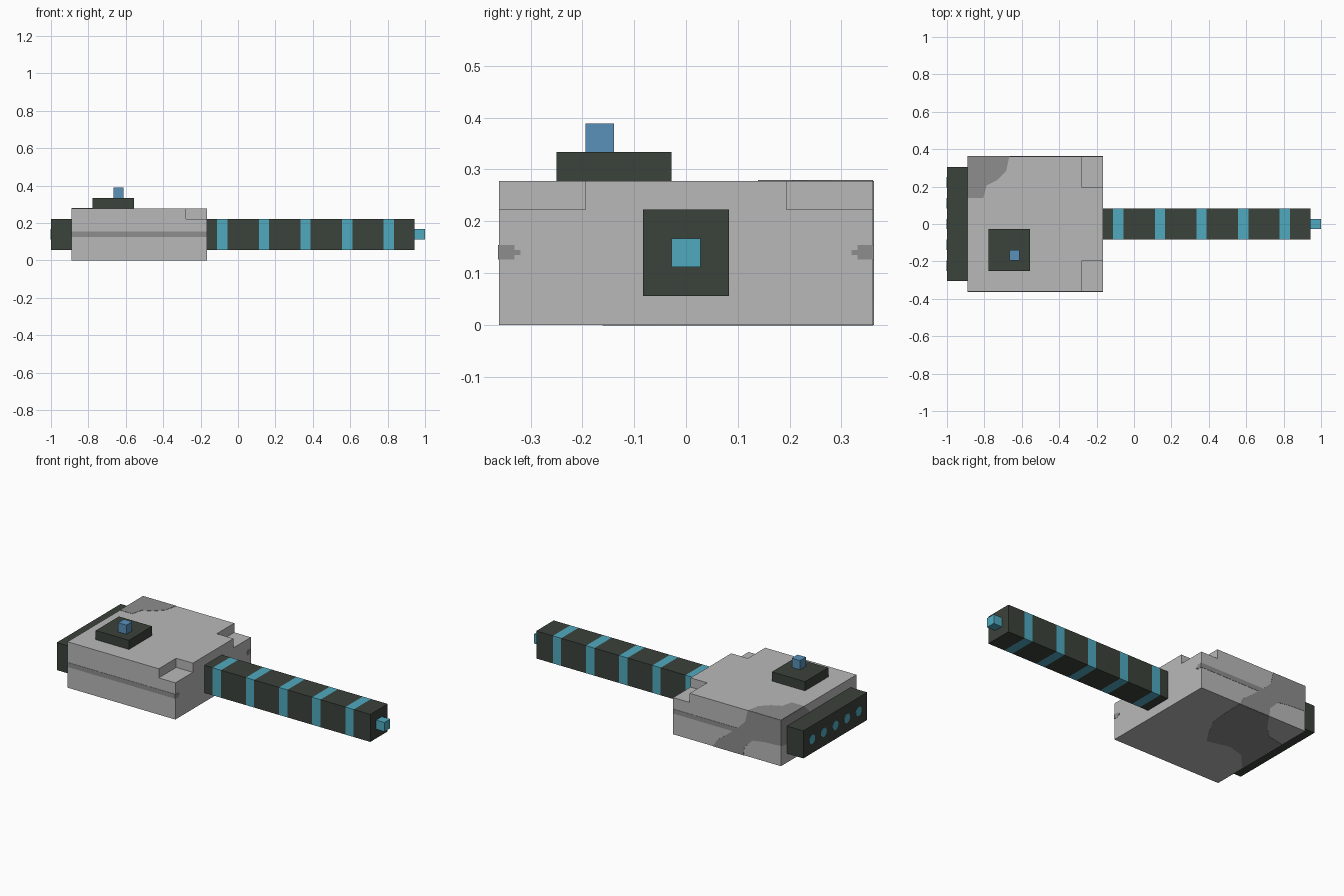
import bpy, bmesh, math
from mathutils import Vector

cube = bpy.data.objects.get("Cube")
if cube:
    bpy.data.objects.remove(cube, do_unlink=True)

U = 1 / 18          # one block of the layout grid
PLATE = 0.0015      # thickness of painted plates


def material(name, rgb):
    m = bpy.data.materials.new(name)
    m.use_nodes = True
    m.diffuse_color = (*rgb, 1)
    m.node_tree.nodes["Principled BSDF"].inputs["Base Color"].default_value = (*rgb, 1)
    return m


light_grey = material("light grey", (0.485, 0.485, 0.485))
mid_grey = material("mid grey", (0.27, 0.27, 0.27))
charcoal = material("charcoal", (0.044, 0.054, 0.044))
teal = material("teal", (0.08, 0.40, 0.52))
blue = material("blue", (0.10, 0.28, 0.48))


def finish(name, bm, *mats):
    bmesh.ops.recalc_face_normals(bm, faces=bm.faces[:])
    mesh = bpy.data.meshes.new(name)
    bm.to_mesh(mesh)
    bm.free()
    for m in mats:
        mesh.materials.append(m)
    ob = bpy.data.objects.new(name, mesh)
    bpy.context.collection.objects.link(ob)
    return ob


def box_bm(x, y, z):
    """Box between (min, max) pairs given in blocks."""
    bm = bmesh.new()
    bmesh.ops.create_cube(bm, size=1)
    for v in bm.verts:
        v.co = [(p[0] if c < 0 else p[1]) * U for c, p in zip(v.co, (x, y, z))]
    return bm


def box(name, x, y, z, mat):
    return finish(name, box_bm(x, y, z), mat)


def cut(bm, axis, pos):
    normal = Vector((0, 0, 0))
    normal[axis] = 1
    bmesh.ops.bisect_plane(bm, geom=bm.verts[:] + bm.edges[:] + bm.faces[:],
                           plane_co=normal * pos * U, plane_no=normal)


def plate(name, points, axis, pos, side, mat):
    """Thin painted plate: 2D outline in blocks, lying on the plane axis = pos."""
    bm = bmesh.new()
    verts = []
    for p in points:
        co = [c * U for c in p]
        co.insert(axis, pos * U)
        verts.append(bm.verts.new(co))
    face = bm.faces.new(verts)
    grown = bmesh.ops.extrude_face_region(bm, geom=[face])["geom"]
    for v in grown:
        if isinstance(v, bmesh.types.BMVert):
            v.co[axis] += side * PLATE
    return finish(name, bm, mat)


def rect(a0, a1, b0, b1):
    return [(a0, b0), (a1, b0), (a1, b1), (a0, b1)]


# Main body: a slab whose top is raised everywhere but the two muzzle-side corners
bm = box_bm((-16, -3), (-6.5, 6.5), (0, 4))
for axis, pos in ((0, -5), (1, -3.5), (1, 3.5)):
    cut(bm, axis, pos)
top = []
for f in bm.faces:
    c = f.calc_center_median() / U
    corner = c.x > -5 and abs(c.y) > 3.5
    if c.z > 3.99 and not corner:
        top.append(f)
raised = bmesh.ops.extrude_face_region(bm, geom=top)["geom"]
bmesh.ops.translate(bm, vec=(0, 0, U),
                    verts=[v for v in raised if isinstance(v, bmesh.types.BMVert)])
bmesh.ops.delete(bm, geom=[f for f in top if f.is_valid], context='FACES')
finish("body", bm, light_grey)

# Barrel with five painted bands
bm = box_bm((-3, 17), (-1.5, 1.5), (1, 4))
bands = [-2 + 4 * i for i in range(5)]
for b in bands:
    cut(bm, 0, b)
    cut(bm, 0, b + 1)
for f in bm.faces:
    x = f.calc_center_median().x / U
    f.material_index = int(any(b < x < b + 1 for b in bands))
finish("barrel", bm, charcoal, teal)

# Blocks attached to the body and barrel
box("barrel_tip", (17, 18), (-0.5, 0.5), (2, 3), teal)
box("rear_panel", (-18, -16), (-5.5, 5.5), (1, 4), charcoal)
box("top_pad", (-14, -10), (-4.5, -0.5), (5, 6), charcoal)
box("top_button", (-12, -11), (-3.5, -2.5), (6, 7), blue)

# Row of round lights on the rear panel
for i in range(5):
    ring = [2 * math.pi * k / 16 for k in range(16)]
    y = 2 * (i - 2)
    plate(f"rear_light_{i + 1}",
          [(y + 0.5 * math.cos(a), 2.5 + 0.5 * math.sin(a)) for a in ring],
          0, -18, -1, teal)

# Side stripes, wrapping a little way around the corners
z0, z1 = 2.27, 2.77
plate("front_stripe", rect(-16, -3, z0, z1), 1, -6.5, -1, mid_grey)
plate("back_stripe", rect(-11, -3, z0, z1), 1, 6.5, 1, mid_grey)
for name, s in (("front", -1), ("back", 1)):
    hook = [(6.5, z0), (5.95, z0), (5.95, 2.42), (5.75, 2.42),
            (5.75, 2.6), (5.95, 2.6), (5.95, z1), (6.5, z1)]
    plate(name + "_stripe_end", [(s * y, z) for y, z in hook], 0, -3, 1, mid_grey)
plate("front_stripe_rear_end", rect(-6.5, -5.5, z0, z1), 0, -16, -1, mid_grey)

# Worn dark patch spreading over the rear corner
plate("top_patch", [(-16, 6.5), (-16, 2.5), (-14.5, 2.5), (-14.2, 3.7), (-13.2, 4.2),
                    (-12.3, 5.1), (-12, 6.5)], 2, 5, 1, mid_grey)
plate("back_patch", [(-12, 5), (-11.7, 3.7), (-10.8, 2.8), (-9.6, 1.8), (-8.3, 0.8),
                     (-7.8, 0), (-11.5, 0), (-11.6, 0.9), (-12.6, 1.9), (-14, 2.1),
                     (-16, 2.2), (-16, 5)], 1, 6.5, 1, mid_grey)
plate("bottom_patch", [(-7.8, 6.5), (-7.9, 3.8), (-8.1, 2.1), (-9.9, -1), (-12.4, -0.4),
                       (-14.2, -0.9), (-16, -2.9), (-16, 3.1), (-14, 3.5),
                       (-12.6, 4.9), (-11.5, 6.5)], 2, 0, -1, mid_grey)
plate("rear_patch", [(-2.9, 0), (-1.8, 1), (0, 2.5), (2.5, 5), (6.5, 5), (6.5, 2.2),
                     (4.5, 1.8), (3.1, 0)], 0, -16, -1, mid_grey)
